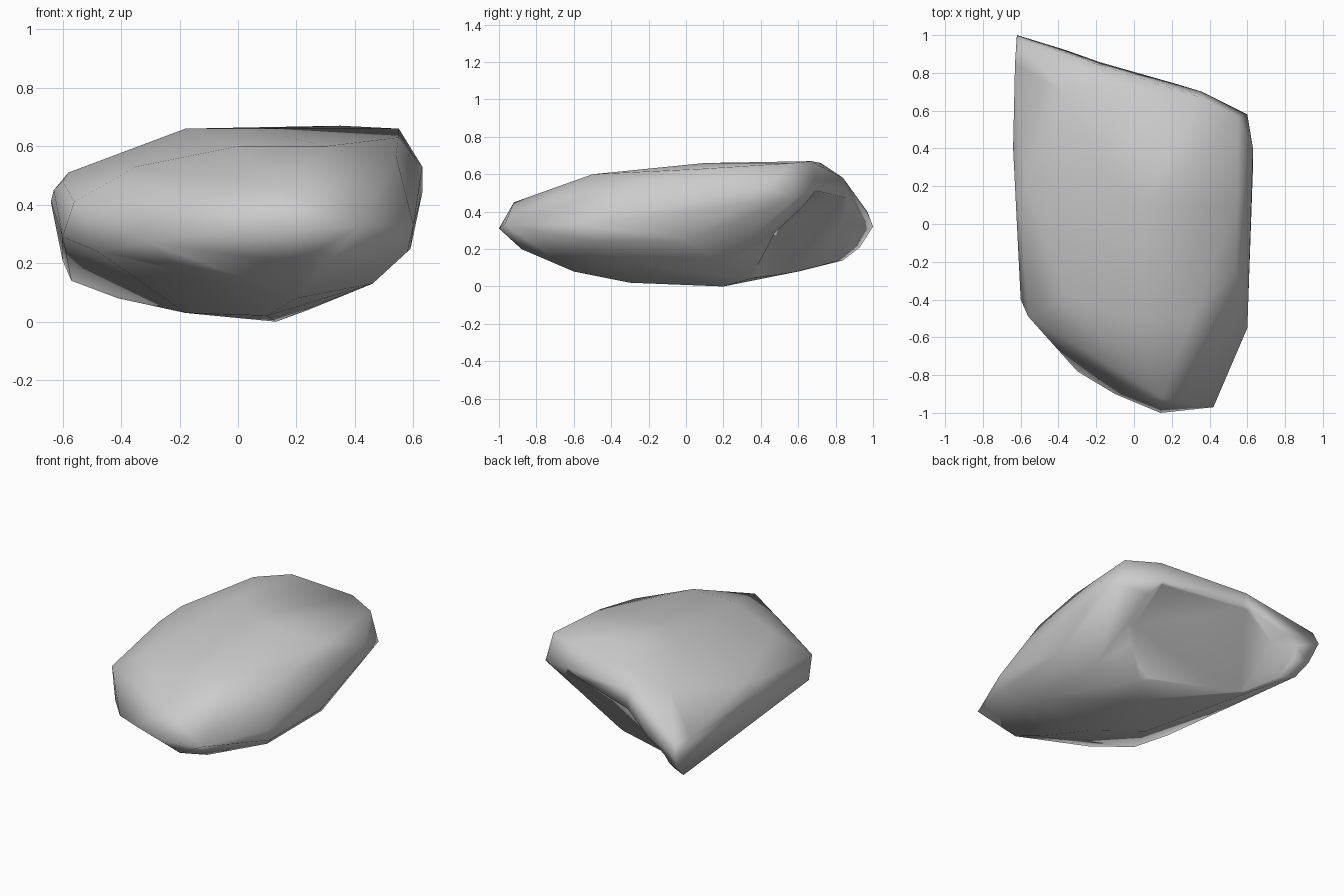
import bpy
import bmesh
from mathutils import Vector

default_cube = bpy.data.objects.get("Cube")
if default_cube:
    bpy.data.objects.remove(default_cube, do_unlink=True)


def make_material(name, colour):
    material = bpy.data.materials.new(name)
    material.use_nodes = True
    material.diffuse_color = colour
    shader = material.node_tree.nodes["Principled BSDF"]
    shader.inputs["Base Color"].default_value = colour
    return material


def make_hull(name, point_groups, material):
    """Wrap a skin tightly around the corner points of a solid."""
    bm = bmesh.new()
    for group in point_groups:
        for point in group:
            bm.verts.new(point)
    result = bmesh.ops.convex_hull(bm, input=bm.verts[:])
    unused = set(result["geom_interior"]) | set(result["geom_unused"])
    loose = [item for item in unused if isinstance(item, bmesh.types.BMVert)]
    bmesh.ops.delete(bm, geom=loose, context="VERTS")
    bmesh.ops.recalc_face_normals(bm, faces=bm.faces[:])
    for face in bm.faces:
        face.smooth = True
    mesh = bpy.data.meshes.new(name)
    bm.to_mesh(mesh)
    bm.free()
    mesh.materials.append(material)
    obj = bpy.data.objects.new(name, mesh)
    bpy.context.collection.objects.link(obj)
    return obj


def carve(body, cutter):
    """Subtract the cutter for good, then discard it."""
    cutter.hide_render = True
    modifier = body.modifiers.new("carve", "BOOLEAN")
    modifier.operation = "DIFFERENCE"
    modifier.solver = "EXACT"
    modifier.object = cutter
    bpy.context.view_layer.update()
    evaluated = body.evaluated_get(bpy.context.evaluated_depsgraph_get())
    carved = bpy.data.meshes.new_from_object(evaluated)
    body.modifiers.clear()
    body.data = carved
    bpy.data.objects.remove(cutter, do_unlink=True)


# Blunt nose at the front
nose = [(.14, -1, .31), (.42, -.97, .33), (.15, -.92, .45), (.2, -.88, .2),
        (-.1, -.9, .3), (-.3, -.78, .27), (-.48, -.57, .24)]

# Crown, nearly level towards the back
crown = [(-.18, .3, .66), (-.12, .72, .66), (.05, .1, .66), (.55, .57, .66),
         (.35, .67, .67), (0, -.5, .6), (.3, -.5, .6), (.54, -.25, .57),
         (.55, .1, .63), (-.35, -.4, .53), (-.38, .7, .58)]

# Rounded flank on the right, ending in a corner at the back
right_flank = [(-.56, -.49, .41), (-.6, -.4, .29), (-.63, .2, .45),
               (-.64, .4, .41), (-.63, .85, .4), (-.58, .25, .51),
               (-.6, .05, .48), (-.62, 1, .32), (-.6, .97, .4),
               (-.6, .93, .21), (-.57, .84, .14), (-.18, .84, .58)]

# Full, steep flank on the left
left_flank = [(.6, -.55, .33), (.63, .4, .53), (.63, .3, .44),
              (.6, .58, .47), (.59, 0, .25), (.58, -.5, .24),
              (.46, -.36, .13), (.46, .2, .13)]

# Rim along the back
rim = [(-.18, .85, .48), (.05, .79, .49), (.36, .7, .53)]

# Underside
underside = [(.13, .2, 0), (-.18, -.1, .03), (-.41, .6, .08), (.1, -.3, .02),
             (.2, -.6, .08), (-.2, -.6, .18), (.24, .34, .04)]

stone = make_material("grey stone", (.6, .6, .6, 1))
groups = [nose, crown, right_flank, left_flank, rim, underside]
boulder = make_hull("boulder", groups, stone)

# Shallow undercut facet below the rim, flaring outwards
floor = [Vector(p) for p in ((-.18, .84, .47), (.36, .69, .51),
                             (.4, .47, .3), (.25, .35, .04),
                             (-.36, .57, .07), (-.4, .82, .32))]
centre = sum(floor, Vector()) / len(floor)
outward = Vector((.3, .8, -.6)).normalized()
mouth = [centre + (p - centre) * 3 + outward * .5 for p in floor]
carve(boulder, make_hull("undercut", [floor, mouth], stone))
